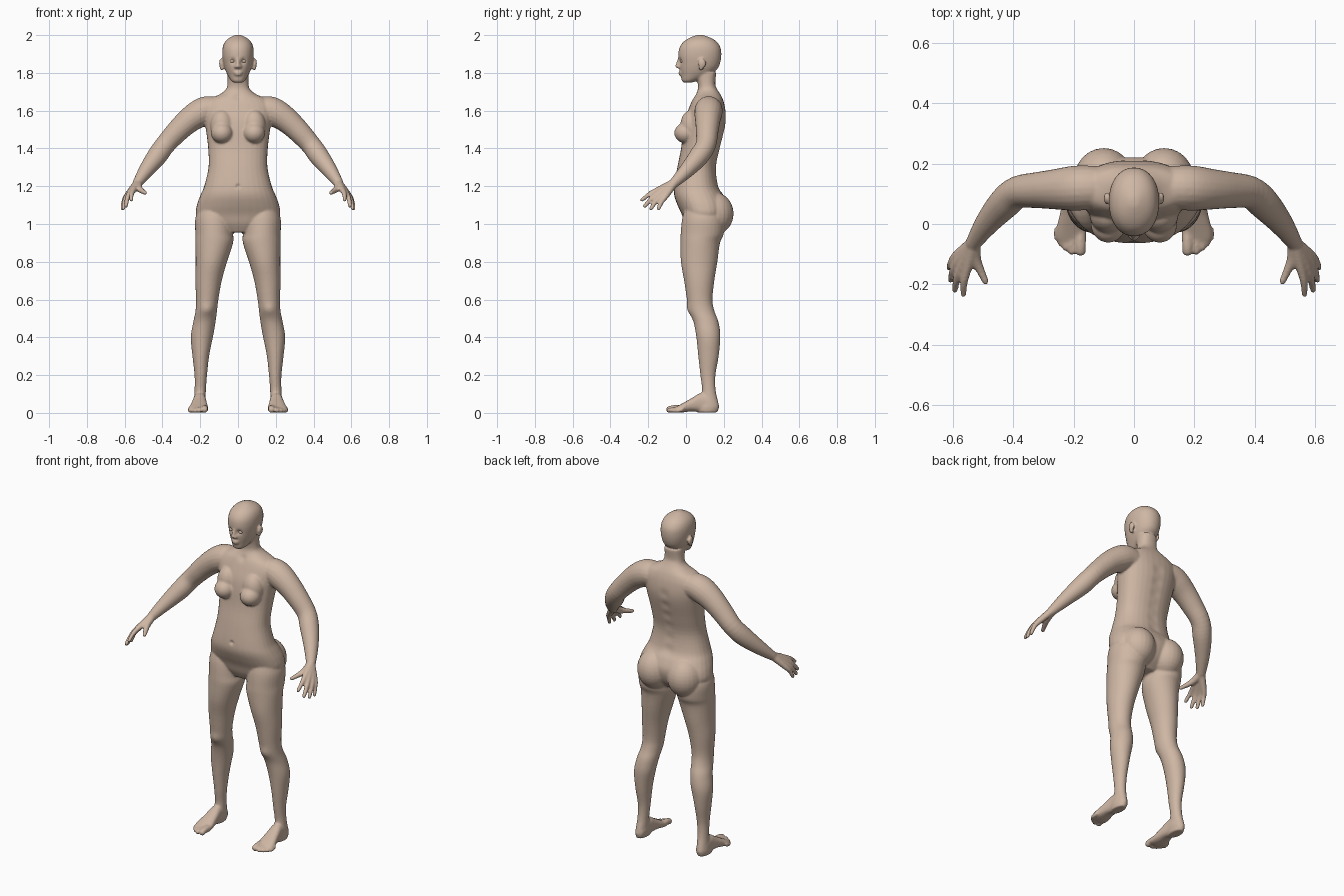
import bpy, bmesh, math
from mathutils import Vector, Matrix


def spline(pts, sub=4):
    """Catmull-Rom interpolation of equal-length tuples."""
    out = []
    for i in range(len(pts) - 1):
        p0, p1, p2, p3 = (pts[max(i - 1, 0)], pts[i], pts[i + 1],
                          pts[min(i + 2, len(pts) - 1)])
        for k in range(sub):
            t = k / sub
            out.append([0.5 * (2 * b + (c - a) * t + (2 * a - 5 * b + 4 * c - d) * t * t
                               + (3 * b - a - 3 * c + d) * t ** 3)
                        for a, b, c, d in zip(p0, p1, p2, p3)])
    return out + [list(pts[-1])]


def skin(bm, rings):
    loops = [[bm.verts.new(p) for p in ring] for ring in rings]
    n = len(loops[0])
    for a, b in zip(loops, loops[1:]):
        for i in range(n):
            bm.faces.new((a[i], a[(i + 1) % n], b[(i + 1) % n], b[i]))
    bm.faces.new(loops[0])
    bm.faces.new(loops[-1])


def loft(bm, stations, axis='z', power=2.0, n=32):
    """Stations: (position on axis, centre x, half width, low side, high side)."""
    rings = []
    for s, cx, rx, lo, hi in spline(stations):
        ring = []
        for i in range(n):
            a = 2 * math.pi * i / n
            c, d = math.cos(a), math.sin(a)
            u = cx + rx * math.copysign(abs(c) ** (2 / power), c)
            v = (lo + hi) / 2 + (hi - lo) / 2 * math.copysign(abs(d) ** (2 / power), d)
            ring.append((u, v, s) if axis == 'z' else (u, s, v))
        rings.append(ring)
    skin(bm, rings)


def ball(bm, centre, radii):
    m = Matrix.Translation(centre) @ Matrix.Diagonal((*radii, 1))
    bmesh.ops.create_uvsphere(bm, u_segments=24, v_segments=16, radius=1, matrix=m)


def tube(bm, pts, n=20):
    """Round limb through (x, y, z, radius) points with a rounded tip."""
    path = spline(pts)
    rings = []
    for i, p in enumerate(path):
        a, b = path[max(i - 1, 0)], path[min(i + 1, len(path) - 1)]
        q = (Vector(b[:3]) - Vector(a[:3])).to_track_quat('Z', 'X')
        rings.append([Vector(p[:3]) + q @ Vector((p[3] * math.cos(2 * math.pi * k / n),
                                                  p[3] * math.sin(2 * math.pi * k / n), 0))
                      for k in range(n)])
    skin(bm, rings)
    ball(bm, pts[-1][:3], [pts[-1][3]] * 3)


bm = bmesh.new()

# Leg
loft(bm, [(1.1, .13, .07, .0, .16), (1.03, .128, .098, -.02, .2), (.95, .126, .1, -.028, .2),
          (.9, .126, .1, -.03, .18), (.8, .141, .083, -.027, .166), (.7, .156, .07, -.01, .15),
          (.6, .163, .059, .005, .14), (.54, .168, .057, .015, .15), (.48, .178, .059, .04, .172),
          (.4, .192, .058, .055, .181), (.3, .197, .044, .065, .173), (.2, .197, .033, .076, .156),
          (.12, .2, .03, .085, .157), (.06, .203, .032, .07, .17), (.03, .205, .034, .05, .175),
          (.002, .205, .03, .06, .165)])

# Foot and toes
loft(bm, [(.165, .203, .022, .01, .06), (.13, .203, .033, .003, .09), (.08, .203, .034, .004, .105),
          (.03, .205, .041, .008, .078), (-.02, .208, .05, .002, .05), (-.05, .208, .05, .001, .034),
          (-.065, .205, .04, .004, .026)], axis='y', power=2.5)
for x, y, r in ((.177, -.088, .018), (.206, -.09, .013), (.226, -.078, .012),
                (.242, -.064, .011), (.254, -.046, .011)):
    tube(bm, [(x, -.02, .025, r), (x, y + .025, r + .006, r), (x, y, r, r)])

# Arm
tube(bm, [(.1, .12, 1.6, .07), (.16, .12, 1.603, .074), (.205, .118, 1.585, .074),
          (.26, .115, 1.548, .067), (.32, .112, 1.492, .06), (.385, .105, 1.42, .054),
          (.43, .068, 1.358, .053), (.485, .005, 1.285, .041), (.53, -.06, 1.22, .027)])

# Hand: every finger runs from the wrist, so together they form the palm
for knuckle, tip in (((.553, -.15, 1.18), (.565, -.232, 1.128)),
                     ((.572, -.145, 1.165), (.593, -.218, 1.095)),
                     ((.585, -.127, 1.153), (.607, -.185, 1.082)),
                     ((.59, -.107, 1.147), (.612, -.145, 1.082))):
    k, t = Vector(knuckle), Vector(tip)
    mid = k.lerp(t, .5) + Vector((.004, -.002, .004))
    tube(bm, [(.53, -.06, 1.22, .022), (*k, .0155), (*mid, .0125), (*t, .0105)])
tube(bm, [(.53, -.065, 1.215, .022), (.525, -.115, 1.19, .019),
          (.508, -.155, 1.175, .014), (.492, -.19, 1.165, .011)])

# Breast, buttock, ear, nostril wing
ball(bm, (.085, .0, 1.482), (.058, .062, .055))
ball(bm, (.085, .03, 1.52), (.062, .06, .085))
ball(bm, (.1, .145, 1.055), (.1, .107, .115))
ball(bm, (.09, .085, 1.85), (.01, .021, .026))
ball(bm, (.086, .08, 1.828), (.01, .012, .016))
ball(bm, (.011, -.038, 1.832), (.009, .012, .009))

# Mirror everything so far to the other side
twin = bmesh.ops.duplicate(bm, geom=bm.verts[:] + bm.edges[:] + bm.faces[:])
for v in twin["geom"]:
    if isinstance(v, bmesh.types.BMVert):
        v.co.x *= -1

# Torso and neck
loft(bm, [(.955, 0, .08, .02, .14), (1.0, 0, .185, -.005, .19), (1.05, 0, .222, -.022, .215),
          (1.1, 0, .218, -.045, .22), (1.15, 0, .2, -.062, .2), (1.2, 0, .179, -.062, .172),
          (1.3, 0, .156, -.046, .16), (1.4, 0, .158, -.026, .18), (1.5, 0, .17, -.015, .205),
          (1.56, 0, .18, -.004, .212), (1.62, 0, .185, .018, .206), (1.66, 0, .155, .035, .195),
          (1.685, 0, .1, .05, .183), (1.71, 0, .066, .062, .167), (1.74, 0, .056, .063, .155),
          (1.8, 0, .055, .05, .16)], power=2.3)

# Head
loft(bm, [(1.748, 0, .018, -.01, .025), (1.758, 0, .036, -.022, .06), (1.79, 0, .056, -.028, .13),
          (1.82, 0, .069, -.034, .165), (1.85, 0, .077, -.037, .18), (1.89, 0, .083, -.041, .187),
          (1.93, 0, .082, -.036, .184), (1.96, 0, .072, -.018, .167), (1.98, 0, .054, .008, .142),
          (1.994, 0, .03, .038, .11), (2.001, 0, .012, .06, .088)], power=2.15)

# Nose and lips
tube(bm, [(0, -.032, 1.885, .008), (0, -.04, 1.86, .009), (0, -.046, 1.836, .011)])
ball(bm, (0, -.027, 1.803), (.025, .014, .006))
ball(bm, (0, -.026, 1.791), (.021, .014, .006))

bmesh.ops.recalc_face_normals(bm, faces=bm.faces[:])
mesh = bpy.data.meshes.new("body")
bm.to_mesh(mesh)
bm.free()
body = bpy.data.objects.new("body", mesh)
bpy.context.collection.objects.link(body)

# Fuse the parts into one skin
fuse = body.modifiers.new("fuse", 'REMESH')
fuse.mode = 'VOXEL'
fuse.voxel_size = .006
relax = body.modifiers.new("relax", 'SMOOTH')
relax.factor = .5
relax.iterations = 4
fused = bpy.data.meshes.new_from_object(body.evaluated_get(bpy.context.evaluated_depsgraph_get()))
body.modifiers.clear()
body.data = fused

# Soft dents and bulges: eye sockets, navel, kneecaps, calves, collar hollow, spine groove
dents = [(.031, -.036, 1.862, .017, -.01), (0, -.062, 1.2, .012, -.01), (.165, .015, .55, .035, .006),
         (.16, .15, .42, .05, .003), (0, .045, 1.67, .025, -.006)]
dents += [(0, .165 + .04 * math.sin((z - 1.2) / .4 * 1.6), z, .035, -.005)
          for z in (1.2, 1.27, 1.34, 1.41, 1.48, 1.55)]
moves = []
for v in fused.vertices:
    push = 0
    for x, y, z, r, d in dents:
        q = ((abs(v.co.x) - x) ** 2 + (v.co.y - y) ** 2 + (v.co.z - z) ** 2) / (r * r)
        if q < 4:
            push += d * math.exp(-q * 1.5)
    if push:
        moves.append((v, v.co + v.normal * push))
for v, co in moves:
    v.co = co
fused.shade_smooth()

# Eyeballs
for side, name in ((1, "left_eye"), (-1, "right_eye")):
    eb = bmesh.new()
    ball(eb, (side * .031, -.018, 1.862), (.013, .013, .009))
    em = bpy.data.meshes.new(name)
    eb.to_mesh(em)
    eb.free()
    em.shade_smooth()
    bpy.context.collection.objects.link(bpy.data.objects.new(name, em))

# Skin colour
skin_mat = bpy.data.materials.new("skin")
skin_mat.diffuse_color = (.62, .47, .37, 1)
for ob in bpy.context.collection.objects:
    ob.data.materials.clear()
    ob.data.materials.append(skin_mat)
